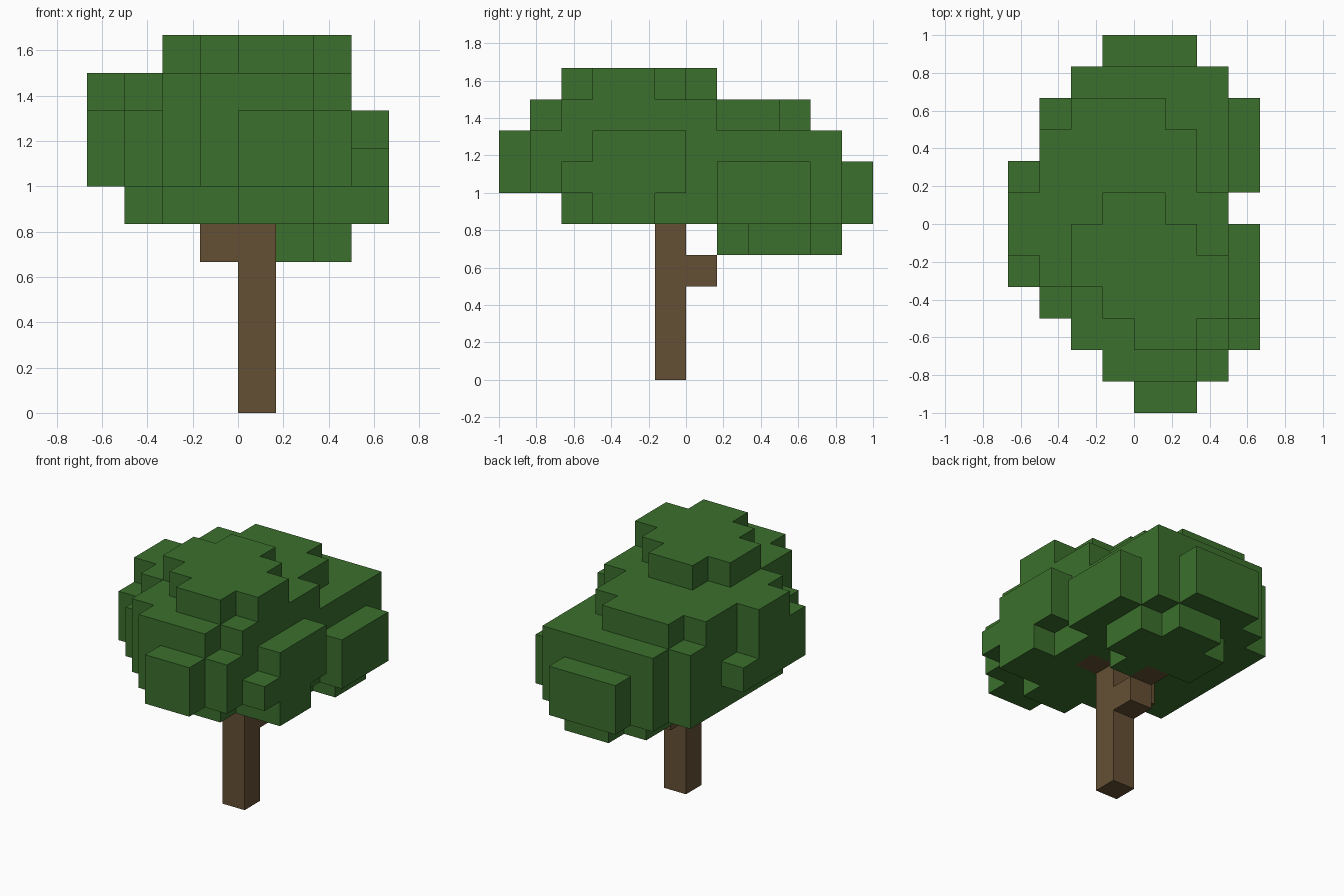
import bpy
import bmesh
import math
from mathutils import Vector

cube = bpy.data.objects.get("Cube")
if cube:
    bpy.data.objects.remove(cube, do_unlink=True)

UNIT = 1 / 6  # edge length of one block


def make_material(name, color):
    mat = bpy.data.materials.new(name)
    mat.use_nodes = True
    mat.diffuse_color = color
    for node in mat.node_tree.nodes:
        if node.type == "BSDF_PRINCIPLED":
            node.inputs["Base Color"].default_value = color
            node.inputs["Roughness"].default_value = 1
    return mat


def layer_cells(level, first_row, spans):
    """Blocks of one layer: each span is the x range of one row, front to back."""
    return {(x, first_row + i, level)
            for i, (start, end) in enumerate(spans)
            for x in range(start, end)}


def build_blocks(name, cells, solid, mat):
    """Mesh the outer faces of a block group, leaving out faces against other blocks."""
    bm = bmesh.new()
    for cell in sorted(cells):
        for axis in range(3):
            for side in (0, 1):
                neighbour = list(cell)
                neighbour[axis] += 1 if side else -1
                if tuple(neighbour) in solid:
                    continue
                u, v = (axis + 1) % 3, (axis + 2) % 3
                corners = []
                for du, dv in ((0, 0), (1, 0), (1, 1), (0, 1)):
                    p = Vector(cell)
                    p[axis] += side
                    p[u] += du
                    p[v] += dv
                    corners.append(bm.verts.new(p * UNIT))
                bm.faces.new(corners if side else corners[::-1])
    bmesh.ops.remove_doubles(bm, verts=bm.verts, dist=UNIT / 100)
    bmesh.ops.dissolve_limit(bm, angle_limit=math.radians(1),
                             verts=bm.verts, edges=bm.edges)
    mesh = bpy.data.meshes.new(name)
    bm.to_mesh(mesh)
    bm.free()
    mesh.materials.append(mat)
    obj = bpy.data.objects.new(name, mesh)
    bpy.context.collection.objects.link(obj)
    return obj


# Trunk column with short branches reaching into the crown
trunk = {(0, -1, z) for z in range(5)}
trunk |= {(0, 0, 3), (0, 1, 4), (-1, -1, 4), (1, -1, 5)}

# Crown layers from bottom to top: level, front row, x ranges
crown_layers = [
    (4, 1, [(0, 2), (-1, 3), (-1, 3), (0, 2)]),
    (5, -4, [(0, 2), (-2, 4), (-3, 4), (-3, 3), (-3, 3),
             (-3, 4), (-3, 4), (-3, 4), (-2, 3), (-1, 2)]),
    (6, -6, [(0, 2), (-1, 3), (-2, 4), (-3, 4), (-4, 4), (-4, 4),
             (-4, 3), (-4, 4), (-3, 4), (-3, 4), (-2, 3), (-1, 2)]),
    (7, -6, [(0, 2), (-1, 3), (-2, 3), (-3, 4), (-4, 4), (-4, 4),
             (-4, 3), (-3, 3), (-3, 3), (-3, 3), (-2, 3)]),
    (8, -5, [(-1, 2), (-2, 3), (-2, 3), (-3, 3), (-4, 3),
             (-4, 3), (-3, 2), (-3, 2), (-2, 1)]),
    (9, -4, [(0, 2), (-1, 3), (-2, 3), (-2, 2), (-1, 1)]),
]
crown = set()
for level, first_row, spans in crown_layers:
    crown |= layer_cells(level, first_row, spans)
crown -= trunk

# Build both parts
bark = make_material("bark_brown", (0.130, 0.080, 0.034, 1))
leaf = make_material("leaf_green", (0.044, 0.162, 0.026, 1))
solid = trunk | crown
build_blocks("trunk", trunk, solid, bark)
build_blocks("leaf_crown", crown, solid, leaf)
